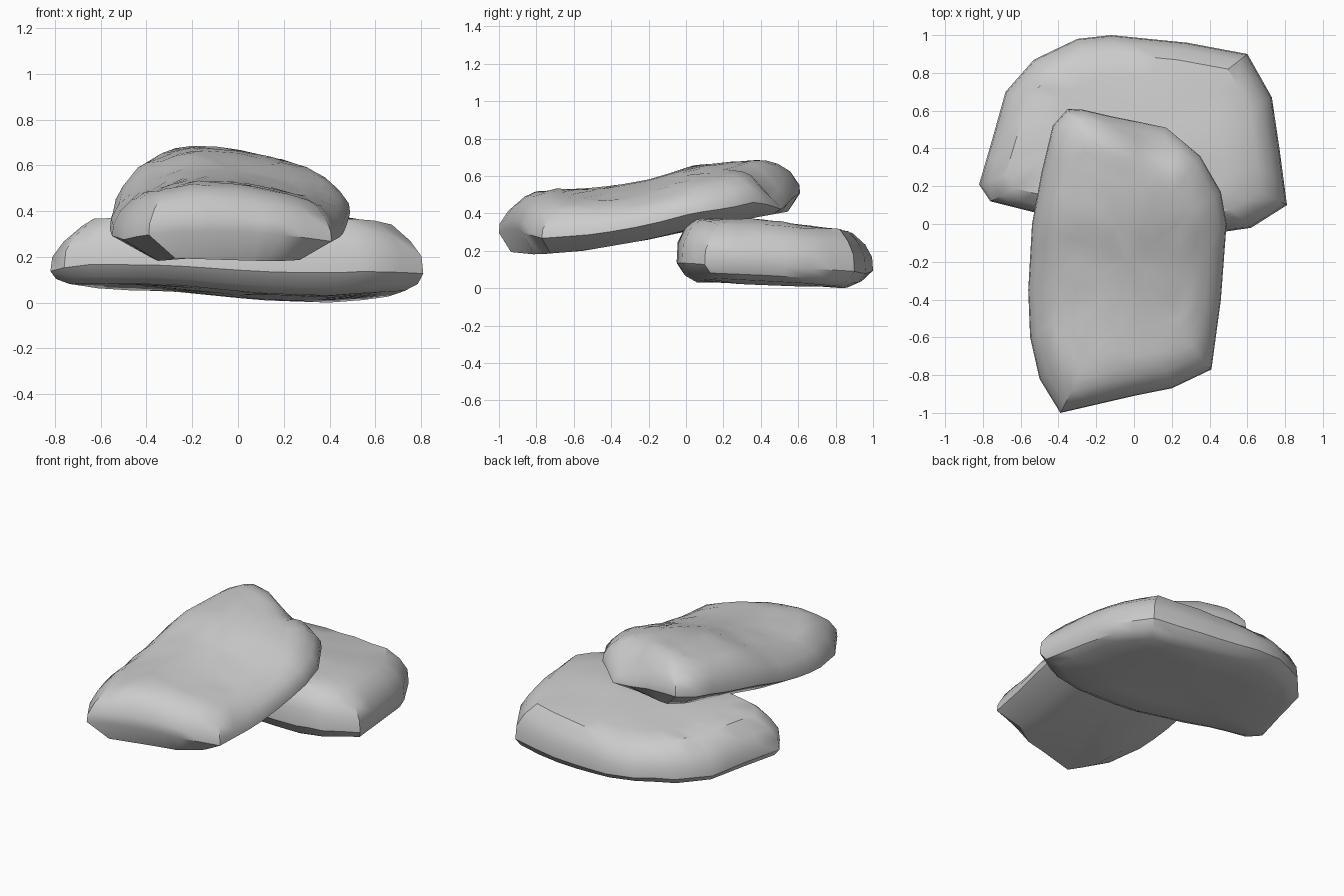
import bpy, bmesh, random
from mathutils import Vector

if "Cube" in bpy.data.objects:
    bpy.data.objects.remove(bpy.data.objects["Cube"])

random.seed(4)


def interp(table, v):
    """Piecewise linear lookup in a list of (position, value)."""
    if v <= table[0][0]:
        return table[0][1]
    for (a, fa), (b, fb) in zip(table, table[1:]):
        if v <= b:
            return fa + (fb - fa) * (v - a) / (b - a)
    return table[-1][1]


def split_edges(outline, longest=0.17):
    pts = []
    for a, b in zip(outline, outline[1:] + outline[:1]):
        a, b = Vector(a), Vector(b)
        n = int((b - a).length / longest) + 1
        pts += [a.lerp(b, i / n) for i in range(n)]
    return pts


def make_stone(name, outline, centre, rings, bottom, top):
    """Loft scaled copies of the plan outline between two height functions."""
    bm = bmesh.new()
    pts, c = split_edges(outline), Vector(centre)

    def vert(p, t, noise):
        z0, z1 = bottom(*p), top(*p)
        return bm.verts.new((p.x, p.y, z0 + (z1 - z0) * t + random.uniform(-noise, noise)))

    loops = []
    for sx, sy, t in rings:
        loops.append([vert(c + Vector(((p.x - c.x) * sx, (p.y - c.y) * sy)), t,
                           0.005 if t > 0.8 and sx > .4 else 0) for p in pts])
    n = len(pts)
    for lo, hi in zip(loops, loops[1:]):
        for i in range(n):
            j = (i + 1) % n
            bm.faces.new((lo[i], lo[j], hi[j], hi[i]))
    for loop, t in ((loops[0], 0), (loops[-1], 1)):
        mid = vert(c, t, 0)
        for i in range(n):
            bm.faces.new((loop[i], loop[(i + 1) % n], mid))
    bmesh.ops.recalc_face_normals(bm, faces=bm.faces)
    mesh = bpy.data.meshes.new(name)
    bm.to_mesh(mesh)
    bm.free()
    ob = bpy.data.objects.new(name, mesh)
    bpy.context.collection.objects.link(ob)
    bpy.ops.object.select_all(action='DESELECT')
    ob.select_set(True)
    bpy.context.view_layer.objects.active = ob
    bpy.ops.object.shade_smooth_by_angle(angle=0.6)
    return ob


# Lower stone: wide slab lying at the back, sloping off at its back left
low_bottom_x = [(-.8, .06), (-.3, .05), (.1, .01), (.4, 0), (.8, .03)]
low_bottom_y = [(.1, .03), (.8, 0)]
low_top_x = [(-.8, .34), (-.65, .365), (.54, .37), (.7, .33), (.8, .29)]
low_drop_y = [(.4, 0), (.85, .06), (1, .12)]


def lower_top(x, y):
    slope = max(0, (y - .2) * .27 - (x + .65) * .96)
    return interp(low_top_x, x) - interp(low_drop_y, y) - .45 * slope


make_stone(
    "lower_stone",
    [(-.82, .21), (-.75, .45), (-.68, .70), (-.53, .87), (-.3, .98), (-.12, 1.0),
     (.28, .96), (.6, .9), (.73, .67), (.77, .4), (.81, .10), (.62, -.02),
     (.45, -.045), (0, -.05), (-.35, 0), (-.52, .06), (-.76, .12)],
    (0, .48),
    [(.5, .5, 0), (.9, .8, 0), (.97, .92, .1), (1, 1, .29), (.99, .99, .62),
     (.93, .92, .85), (.83, .81, 1), (.6, .6, 1), (.3, .3, 1)],
    lambda x, y: interp(low_bottom_x, x) + interp(low_bottom_y, y), lower_top)

# Upper stone: long slab tilted forward, with a hollow broken out at the back
up_bottom = [(-1, .2), (-.8, .18), (-.55, .2), (-.2, .26), (0, .31), (.6, .42)]
up_top = [(-1, .49), (-.7, .53), (-.45, .54), (-.2, .585), (.05, .66), (.42, .69), (.6, .68)]
up_drop = [(-.5, .10), (-.43, .06), (-.2, 0), (0, .01), (.2, .05), (.3, .08), (.42, .13)]


def upper_top(x, y):
    z = interp(up_top, y) - interp(up_drop, x)
    left = (x - .1) * .62 + (y - .28) * .78
    right = (y - .28) * .93 - (x - .1) * .36
    z -= max(0, min(left, right))
    return max(z, interp(up_bottom, y) + .04)


make_stone(
    "upper_stone",
    [(-.39, -1.0), (-.5, -.82), (-.55, -.6), (-.56, -.35), (-.54, 0), (-.49, .27),
     (-.43, .52), (-.35, .61), (-.27, .605), (-.12, .57), (.03, .54), (.17, .51),
     (.35, .36), (.46, .17), (.49, 0), (.46, -.4), (.41, -.77), (.2, -.87), (0, -.91)],
    (-.03, -.2),
    [(.4, .5, 0), (.68, .92, 0), (1, 1, .4), (.99, .995, .6), (.93, .94, .84),
     (.84, .86, .96), (.76, .78, 1), (.69, .71, 1), (.62, .64, 1), (.53, .55, 1),
     (.38, .4, 1), (.2, .22, 1)],
    lambda x, y: interp(up_bottom, y), upper_top)
